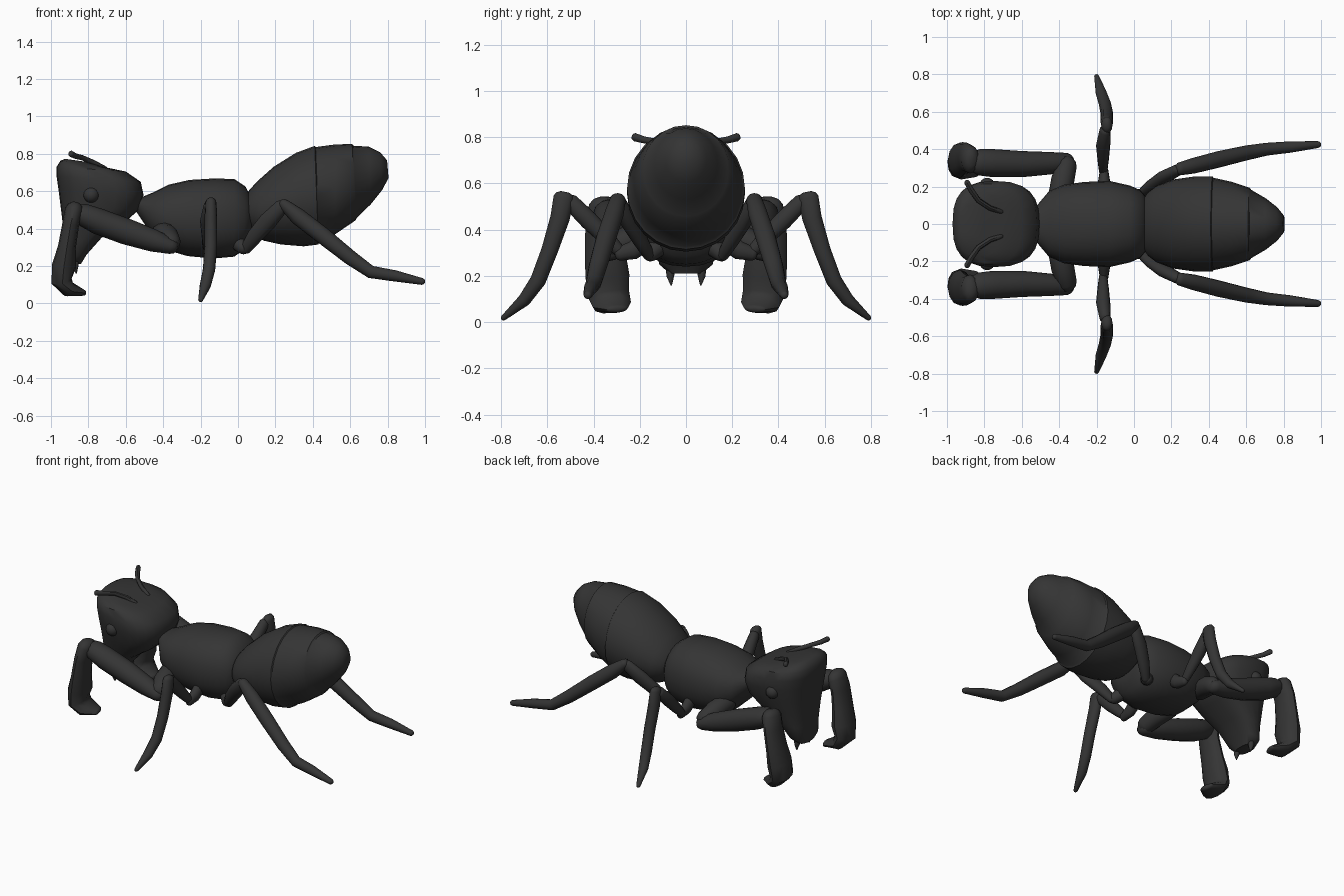
import bpy, bmesh, math
from mathutils import Vector

mat = bpy.data.materials.new("dark_shell")
mat.diffuse_color = (0.035, 0.035, 0.035, 1)


def skin(name, rings, mirror=False):
    """Join rings of points into a closed, smooth-shaded object."""
    bm = bmesh.new()
    vr = [[bm.verts.new(p) for p in r] for r in rings]
    n = len(vr[0])
    for a, b in zip(vr, vr[1:]):
        for i in range(n):
            j = (i + 1) % n
            bm.faces.new((a[i], a[j], b[j], b[i]))
    bm.faces.new(vr[0])
    bm.faces.new(vr[-1])
    bmesh.ops.recalc_face_normals(bm, faces=bm.faces)
    me = bpy.data.meshes.new(name)
    bm.to_mesh(me)
    bm.free()
    ob = bpy.data.objects.new(name, me)
    bpy.context.collection.objects.link(ob)
    finish(ob, mirror)
    return ob


def finish(ob, mirror):
    ob.data.materials.append(mat)
    if mirror:
        m = ob.modifiers.new("mirror", 'MIRROR')
        m.use_axis = (False, True, False)
        m.use_mirror_merge = False
    bpy.ops.object.select_all(action='DESELECT')
    bpy.context.view_layer.objects.active = ob
    ob.select_set(True)
    bpy.ops.object.shade_smooth_by_angle(angle=math.radians(45))


def body(name, sections, power=1.0, n=24):
    """Sections: bottom x, bottom z, top x, top z, half width."""
    rings = []
    for bx, bz, tx, tz, w in sections:
        ring = []
        for i in range(n):
            t = 2 * math.pi * i / n
            c, s = math.cos(t), math.sin(t)
            c = math.copysign(abs(c) ** power, c)
            s = math.copysign(abs(s) ** power, s)
            k = (s + 1) / 2
            ring.append((bx + (tx - bx) * k, w * c, bz + (tz - bz) * k))
        rings.append(ring)
    return skin(name, rings)


def limb(name, pts, ref=(0, 1, 0), n=12):
    """Points: x, y, z, radius along ref, other radius; rounded ends."""
    P = [Vector(p[:3]) for p in pts]
    rings = []
    last = len(P) - 1
    for i, p in enumerate(P):
        d = Vector((0, 0, 0))
        if i > 0:
            d += (P[i] - P[i - 1]).normalized()
        if i < last:
            d += (P[i + 1] - P[i]).normalized()
        d.normalize()
        r = Vector(ref)
        u = (r - d * r.dot(d)).normalized()
        v = d.cross(u)
        a, b = pts[i][3], pts[i][4]

        def ring(k, off):
            return [p + d * off + u * (a * k * math.cos(t)) + v * (b * k * math.sin(t))
                    for t in (2 * math.pi * j / n for j in range(n))]
        e = min(a, b)
        if i == 0:
            rings += [ring(0.4, -0.8 * e), ring(0.8, -0.5 * e)]
        rings.append(ring(1, 0))
        if i == last:
            rings += [ring(0.8, 0.5 * e), ring(0.4, 0.8 * e)]
    return skin(name, rings, True)


# Head: sections stacked from jaw to crown
body("head", [
    (-.92, .21, -.84, .21, .07), (-.93, .24, -.81, .26, .115), (-.93, .33, -.73, .35, .14),
    (-.94, .45, -.61, .43, .18), (-.95, .53, -.53, .50, .205), (-.96, .61, -.505, .58, .225),
    (-.97, .68, -.52, .65, .23), (-.97, .73, -.60, .705, .215), (-.95, .762, -.71, .728, .17),
    (-.925, .773, -.80, .755, .10)], 0.75)

# Thorax
body("thorax", [
    (-.55, .50, -.55, .56, .06), (-.51, .44, -.51, .57, .11), (-.46, .36, -.45, .595, .175),
    (-.38, .285, -.37, .635, .21), (-.27, .253, -.26, .66, .225), (-.13, .24, -.13, .668, .23),
    (-.02, .25, -.02, .665, .205), (.03, .285, .04, .625, .18), (.07, .36, .08, .55, .13)], 0.9)

# Abdomen in overlapping plates
body("abdomen", [
    (.04, .42, .03, .55, .11), (.09, .36, .06, .605, .17), (.14, .335, .10, .65, .205),
    (.23, .315, .19, .73, .238), (.35, .305, .31, .805, .255), (.43, .315, .41, .842, .255),
    (.435, .328, .415, .836, .247), (.52, .37, .52, .85, .226), (.63, .445, .61, .852, .193),
    (.635, .458, .617, .843, .183), (.71, .53, .70, .838, .137), (.77, .605, .76, .808, .09),
    (.805, .67, .797, .765, .045)])

# Eyes
bpy.ops.mesh.primitive_uv_sphere_add(segments=16, ring_count=10, radius=.042,
                                     location=(0, 0, 0))
eye = bpy.context.object
eye.name = "eyes"
for v in eye.data.vertices:
    v.co += Vector((-.785, .205, .58))
finish(eye, True)

# Antennae and mandibles
limb("antennae", [(-.71, .065, .72, .013, .013), (-.77, .085, .752, .014, .014),
                  (-.83, .125, .778, .014, .014), (-.87, .18, .788, .015, .015),
                  (-.893, .222, .80, .018, .015)], ref=(0, 0, 1), n=8)
limb("mandibles", [(-.87, .065, .25, .022, .022), (-.87, .068, .20, .017, .017),
                   (-.865, .064, .162, .004, .004)], n=8)

# Front legs
limb("front_hip", [(-.40, .14, .38, .06, .06), (-.38, .24, .36, .062, .062),
                   (-.36, .315, .325, .055, .055)], ref=(1, 0, 0))
limb("front_thigh", [(-.355, .33, .305, .05, .042), (-.45, .325, .335, .06, .06),
                     (-.60, .32, .385, .07, .07), (-.75, .325, .44, .075, .07),
                     (-.83, .33, .475, .07, .06)])
limb("front_shin", [(-.875, .345, .50, .075, .05), (-.895, .355, .42, .08, .045),
                    (-.915, .35, .30, .088, .048), (-.93, .34, .20, .095, .065),
                    (-.943, .335, .12, .09, .056), (-.905, .32, .075, .085, .042),
                    (-.83, .30, .058, .05, .018)])

# Middle legs
X = (1, 0, 0)
limb("middle_hip", [(-.16, .15, .37, .035, .045), (-.16, .23, .31, .032, .04),
                    (-.16, .29, .295, .022, .03)], ref=X)
limb("middle_thigh", [(-.165, .28, .30, .022, .025), (-.165, .34, .36, .03, .034),
                      (-.165, .42, .44, .038, .04), (-.155, .50, .52, .03, .036)], ref=X)
limb("middle_shin", [(-.145, .528, .54, .03, .045), (-.145, .545, .45, .034, .042),
                     (-.145, .59, .31, .034, .036), (-.155, .64, .18, .033, .034),
                     (-.175, .70, .095, .03, .028), (-.20, .79, .018, .013, .012)], ref=X)

# Hind legs
limb("hind_hip", [(-.02, .10, .34, .045, .045), (.03, .155, .295, .035, .035)])
limb("hind_thigh", [(.04, .16, .29, .025, .03), (.09, .20, .36, .033, .042),
                    (.16, .25, .44, .035, .048), (.235, .29, .52, .03, .038)])
limb("hind_shin", [(.245, .295, .53, .035, .03), (.32, .312, .465, .042, .045),
                   (.45, .345, .365, .044, .045), (.60, .38, .245, .04, .04),
                   (.71, .40, .168, .034, .034), (.84, .412, .147, .03, .03),
                   (.985, .425, .117, .018, .018)])
